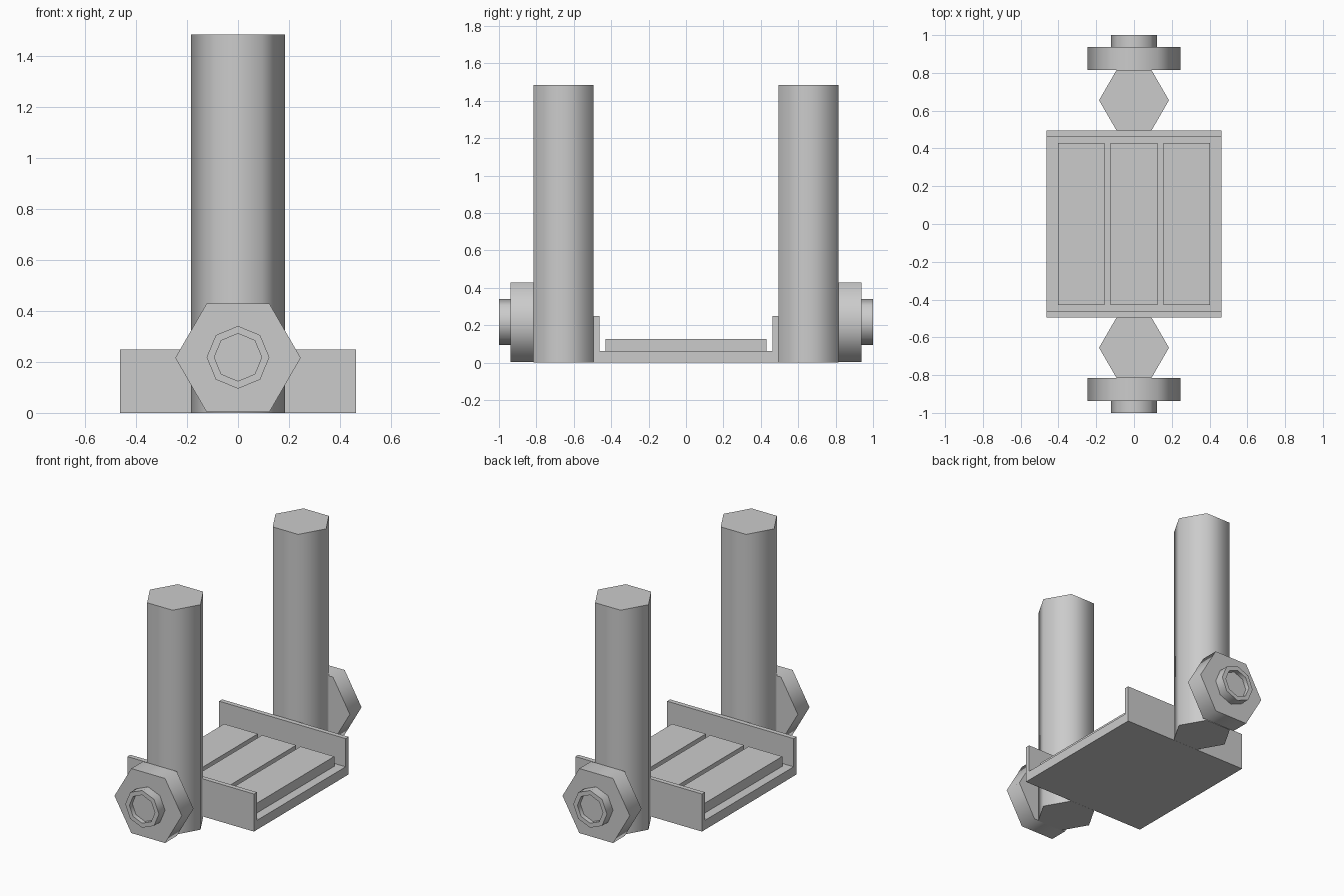
import bpy, bmesh, math
from mathutils import Matrix, Vector

if "Cube" in bpy.data.objects:
    bpy.data.objects.remove(bpy.data.objects["Cube"])


def finish(bm, name, smooth=False):
    bmesh.ops.recalc_face_normals(bm, faces=bm.faces)
    me = bpy.data.meshes.new(name)
    bm.to_mesh(me)
    bm.free()
    ob = bpy.data.objects.new(name, me)
    bpy.context.collection.objects.link(ob)
    if smooth:
        bpy.ops.object.select_all(action='DESELECT')
        ob.select_set(True)
        bpy.context.view_layer.objects.active = ob
        bpy.ops.object.shade_smooth_by_angle(angle=math.radians(65))
    return ob


def box(name, x0, x1, y0, y1, z0, z1):
    bm = bmesh.new()
    size = Vector((x1 - x0, y1 - y0, z1 - z0))
    centre = Vector((x0 + x1, y0 + y1, z0 + z1)) / 2
    bmesh.ops.create_cube(bm, size=1, matrix=Matrix.Translation(centre) @ Matrix.Diagonal(size.to_4d()))
    return finish(bm, name)


def prism(name, sides, radius, start, end, recess=None):
    """Prism along start->end with a corner on x; recess = (radius, depth) at the end."""
    a, b = Vector(start), Vector(end)
    axis = (b - a).normalized()
    up = axis.cross(Vector((1, 0, 0)))
    bm = bmesh.new()

    def ring(r, c):
        angles = [2 * math.pi * i / sides for i in range(sides)]
        return [bm.verts.new(c + r * (Vector((1, 0, 0)) * math.cos(t) + up * math.sin(t))) for t in angles]

    rings = [ring(radius, a), ring(radius, b)]
    if recess:
        rings += [ring(recess[0], b), ring(recess[0], b - axis * recess[1])]
    for lo, hi in zip(rings, rings[1:]):
        for i in range(sides):
            j = (i + 1) % sides
            bm.faces.new((lo[i], lo[j], hi[j], hi[i]))
    bm.faces.new(rings[0])
    bm.faces.new(rings[-1])
    return finish(bm, name, smooth=True)


# Base tray and its planks
box("base_plate", -0.462, 0.462, -0.494, 0.494, 0, 0.062)
for i, (x0, x1) in enumerate([(-0.402, -0.156), (-0.124, 0.124), (0.156, 0.402)]):
    box(f"plank_{i + 1}", x0, x1, -0.43, 0.43, 0.062, 0.127)

# Tray wall, post, nut and bolt end on both sides
for side, s in (("front", -1), ("back", 1)):
    y0, y1 = sorted((s * 0.463, s * 0.494))
    box(f"{side}_wall", -0.462, 0.462, y0, y1, 0.062, 0.248)
    prism(f"{side}_post", 6, 0.185, (0, s * 0.655, 0), (0, s * 0.655, 1.485))
    prism(f"{side}_nut", 6, 0.246, (0, s * 0.815, 0.216), (0, s * 0.937, 0.216))
    prism(f"{side}_bolt", 8, 0.123, (0, s * 0.937, 0.218), (0, s * 1.0, 0.218), recess=(0.093, 0.03))
